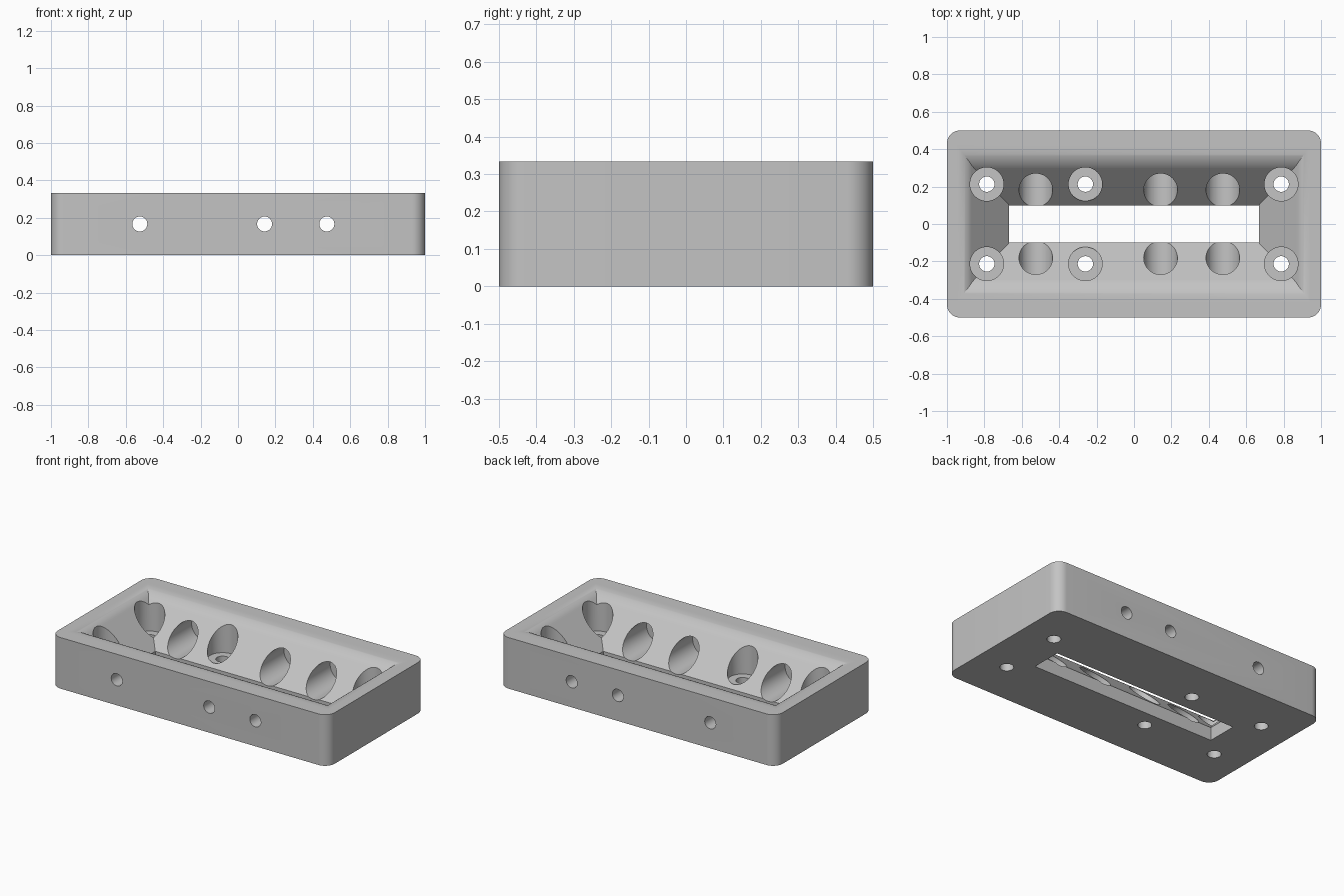
import bpy, bmesh, math
from mathutils import Matrix

cube = bpy.data.objects.get("Cube")
if cube:
    bpy.data.objects.remove(cube, do_unlink=True)

H = 1 / 3          # body height
FLOOR = 0.085      # height where the slot opens into the funnel

grey = bpy.data.materials.new("light grey")
colour = (0.55, 0.55, 0.55, 1)
grey.use_nodes = True
grey.diffuse_color = colour
grey.node_tree.nodes["Principled BSDF"].inputs["Base Color"].default_value = colour


def add_object(name, bm):
    bmesh.ops.recalc_face_normals(bm, faces=bm.faces)
    mesh = bpy.data.meshes.new(name)
    bm.to_mesh(mesh)
    bm.free()
    mesh.materials.append(grey)
    obj = bpy.data.objects.new(name, mesh)
    bpy.context.collection.objects.link(obj)
    return obj


def rounded_block(name, corner):
    bm = bmesh.new()
    bmesh.ops.create_cube(bm, size=1)
    bmesh.ops.scale(bm, vec=(2, 1, H), verts=bm.verts)
    bmesh.ops.translate(bm, vec=(0, 0, H / 2), verts=bm.verts)
    upright = [e for e in bm.edges
               if abs(e.verts[0].co.z - e.verts[1].co.z) > 0.1]
    bmesh.ops.bevel(bm, geom=upright, offset=corner, segments=10,
                    profile=0.5, affect='EDGES')
    return add_object(name, bm)


def wall_at(z, inner, outer, radius):
    """Half width of the funnel at height z, with a rounded upper lip."""
    angle = math.atan2(H - FLOOR, outer - inner)
    lip_start = H - radius * (1 - math.cos(angle))
    if z <= lip_start:
        return inner + (z - FLOOR) / math.tan(angle)
    drop = radius - (H - z)
    lip_end = outer + radius * math.tan(angle / 2)
    return lip_end - math.sqrt(max(radius ** 2 - drop ** 2, 0))


def funnel_cutter():
    # Stack of rectangles: straight slot, sloped walls, rounded lip
    lip = 0.06
    levels = [FLOOR] + [H - lip * (1 - i / 16) ** 2 for i in range(17)]
    sizes = [(z, wall_at(z, 0.667, 0.9, 0.1), wall_at(z, 0.1, 0.346, 0.167))
             for z in levels]
    sizes.insert(0, (-0.1, *sizes[0][1:]))
    sizes.append((H + 0.1, *sizes[-1][1:]))
    bm = bmesh.new()
    rings = [[bm.verts.new((sx * x, sy * y, z))
              for sx, sy in ((-1, -1), (1, -1), (1, 1), (-1, 1))]
             for z, x, y in sizes]
    for low, high in zip(rings, rings[1:]):
        for i in range(4):
            j = (i + 1) % 4
            bm.faces.new((low[i], low[j], high[j], high[i]))
    bm.faces.new(rings[0])
    bm.faces.new(rings[-1])
    return add_object("funnel_cutter", bm)


def drill(name, radius, start, end, along_y=False):
    """Cylinder between two points on a vertical or front-to-back line."""
    bm = bmesh.new()
    axis = 1 if along_y else 2
    turn = Matrix.Rotation(math.pi / 2, 4, 'X') if along_y else Matrix()
    middle = [(a + b) / 2 for a, b in zip(start, end)]
    bmesh.ops.create_cone(bm, cap_ends=True, segments=48, radius1=radius,
                          radius2=radius, depth=abs(end[axis] - start[axis]),
                          matrix=Matrix.Translation(middle) @ turn)
    return add_object(name, bm)


body = rounded_block("mounting_block", 0.07)
cutters = [funnel_cutter()]

# Upright screw holes with counterbores
for x in (-0.787, -0.26, 0.787):
    for y in (-0.213, 0.213):
        cutters.append(drill("screw_counterbore_cutter", 0.09, (x, y, 0.1), (x, y, 0.5)))
        cutters.append(drill("screw_hole_cutter", 0.041, (x, y, -0.1), (x, y, 0.2)))

# Front-to-back holes, widened inside the walls
for x in (-0.525, 0.142, 0.475):
    z = H / 2
    cutters.append(drill("side_counterbore_cutter", 0.09, (x, -0.4, z), (x, 0.4, z), True))
    cutters.append(drill("side_hole_cutter", 0.04, (x, -0.7, z), (x, 0.7, z), True))

for cutter in cutters:
    mod = body.modifiers.new("cut", 'BOOLEAN')
    mod.operation = 'DIFFERENCE'
    mod.solver = 'EXACT'
    mod.object = cutter

# Apply the cuts, then discard the cutters
bpy.context.view_layer.update()
result = bpy.data.meshes.new_from_object(
    body.evaluated_get(bpy.context.evaluated_depsgraph_get()))
body.modifiers.clear()
body.data = result
result.name = "mounting_block"
for cutter in cutters:
    bpy.data.objects.remove(cutter, do_unlink=True)

result.materials.clear()
result.materials.append(grey)
for face in result.polygons:
    face.material_index = 0

bpy.ops.object.select_all(action='DESELECT')
body.select_set(True)
bpy.context.view_layer.objects.active = body
bpy.ops.object.shade_smooth_by_angle(angle=math.radians(25))
